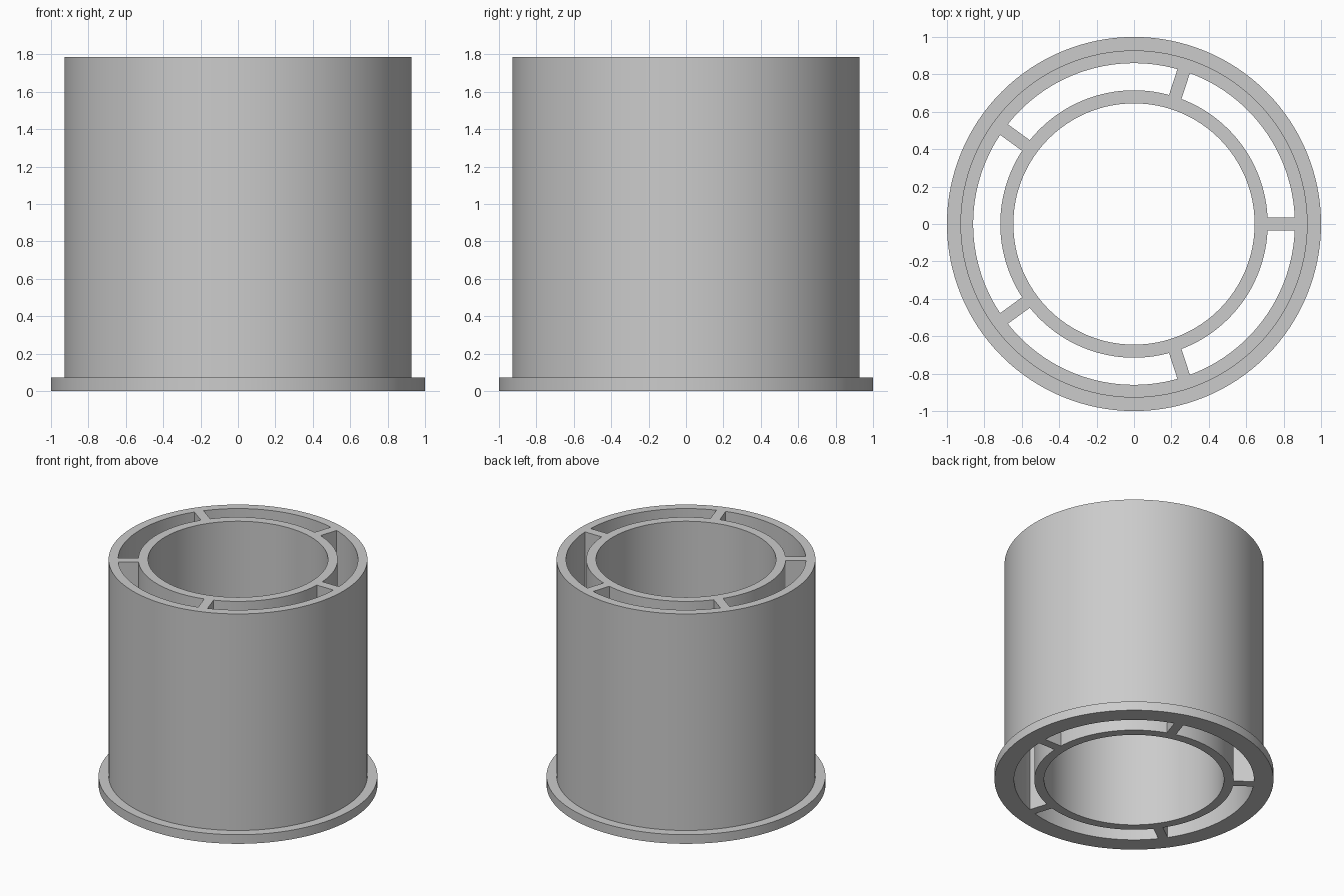
import bpy
import bmesh
import math
from mathutils import Matrix

default = bpy.data.objects.get("Cube")
if default:
    bpy.data.objects.remove(default, do_unlink=True)

SEGMENTS = 128
HEIGHT = 1.785
FLANGE_HEIGHT = 0.072
RIB_COUNT = 5
RIB_WIDTH = 0.07
INNER_BORE, INNER_WALL = 0.645, 0.715
OUTER_BORE, OUTER_WALL = 0.86, 0.928

grey = bpy.data.materials.new("plain grey")
grey.use_nodes = True
colour = (0.6, 0.6, 0.6, 1)
grey.diffuse_color = colour
grey.node_tree.nodes["Principled BSDF"].inputs["Base Color"].default_value = colour


def add_object(name, bm):
    bmesh.ops.recalc_face_normals(bm, faces=bm.faces)
    mesh = bpy.data.meshes.new(name)
    bm.to_mesh(mesh)
    bm.free()
    mesh.materials.append(grey)
    obj = bpy.data.objects.new(name, mesh)
    bpy.context.collection.objects.link(obj)
    return obj


def revolve(name, profile):
    """Turn a closed (radius, height) profile around the z axis."""
    bm = bmesh.new()
    rings = []
    for i in range(SEGMENTS):
        a = math.tau * i / SEGMENTS
        rings.append([bm.verts.new((r * math.cos(a), r * math.sin(a), z))
                      for r, z in profile])
    for i, ring in enumerate(rings):
        following = rings[(i + 1) % SEGMENTS]
        for j in range(len(profile)):
            k = (j + 1) % len(profile)
            bm.faces.new((ring[j], following[j], following[k], ring[k]))
    obj = add_object(name, bm)
    bpy.ops.object.select_all(action='DESELECT')
    obj.select_set(True)
    bpy.context.view_layer.objects.active = obj
    bpy.ops.object.shade_smooth_by_angle(angle=math.radians(30))
    return obj


# Outer sleeve with its base flange
revolve("outer_sleeve", [
    (OUTER_BORE, 0), (1, 0), (1, FLANGE_HEIGHT),
    (OUTER_WALL, FLANGE_HEIGHT), (OUTER_WALL, HEIGHT), (OUTER_BORE, HEIGHT)])

# Inner tube
revolve("inner_tube", [
    (INNER_BORE, 0), (INNER_WALL, 0), (INNER_WALL, HEIGHT), (INNER_BORE, HEIGHT)])

# Full-height ribs joining the two walls
start, end = INNER_WALL - 0.002, OUTER_BORE + 0.001
for i in range(RIB_COUNT):
    bm = bmesh.new()
    place = (Matrix.Rotation(math.tau * i / RIB_COUNT, 4, 'Z')
             @ Matrix.Translation(((start + end) / 2, 0, HEIGHT / 2))
             @ Matrix.Diagonal((end - start, RIB_WIDTH, HEIGHT, 1)))
    bmesh.ops.create_cube(bm, size=1, matrix=place)
    add_object(f"rib_{i + 1}", bm)
